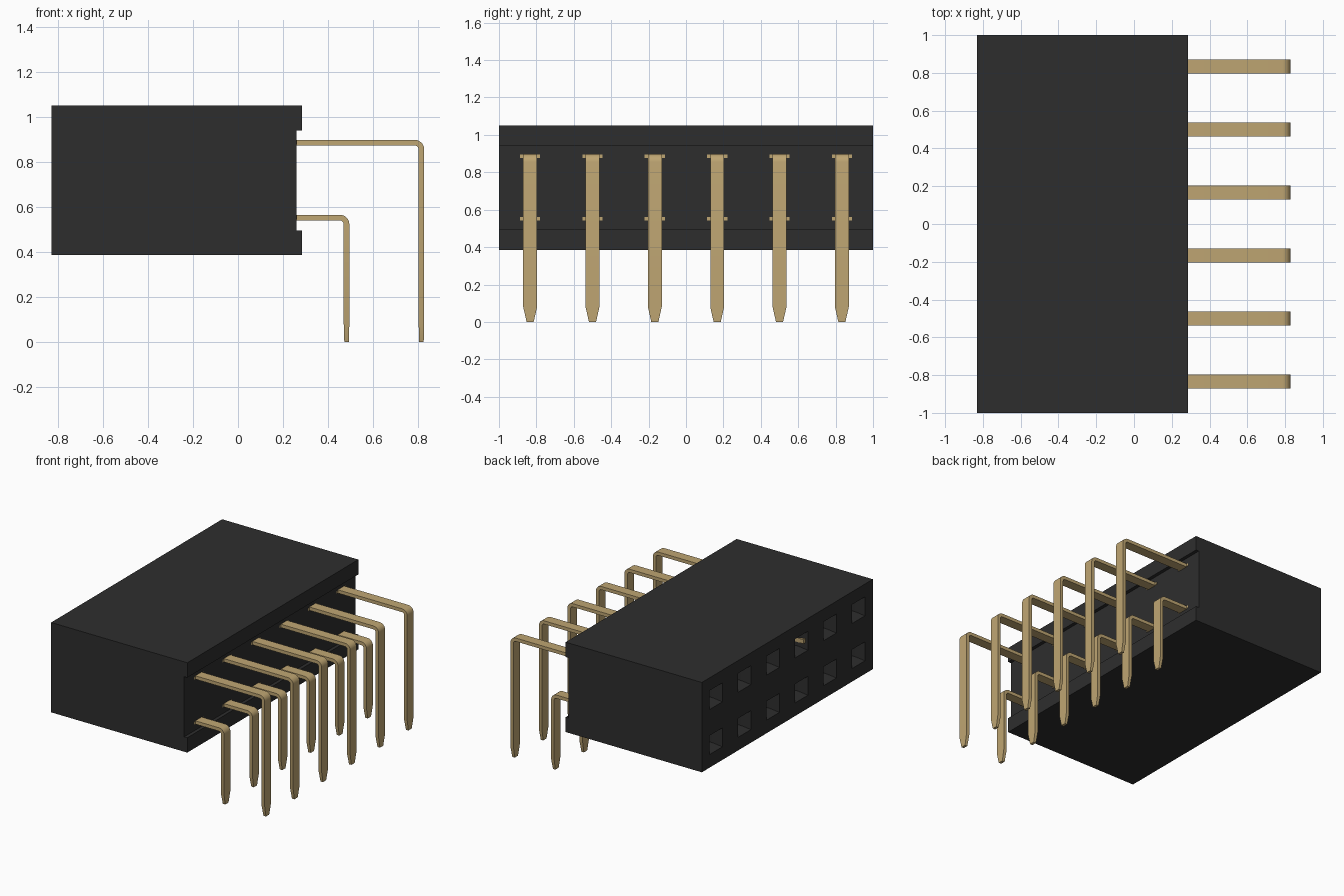
import bpy, bmesh, math
from mathutils import Vector

cube = bpy.data.objects.get("Cube")
if cube:
    bpy.data.objects.remove(cube, do_unlink=True)


def material(name, rgb, rough):
    m = bpy.data.materials.new(name)
    m.use_nodes = True
    m.diffuse_color = (*rgb, 1)
    bsdf = m.node_tree.nodes["Principled BSDF"]
    bsdf.inputs["Base Color"].default_value = (*rgb, 1)
    bsdf.inputs["Roughness"].default_value = rough
    return m


BLACK = material("black plastic", (0.027, 0.027, 0.027), 0.6)
GOLD = material("gold metal", (0.52, 0.38, 0.17), 0.5)


def finish(name, bm, mat):
    bmesh.ops.recalc_face_normals(bm, faces=bm.faces)
    mesh = bpy.data.meshes.new(name)
    bm.to_mesh(mesh)
    bm.free()
    mesh.materials.append(mat)
    ob = bpy.data.objects.new(name, mesh)
    bpy.context.collection.objects.link(ob)
    return ob


def sweep(bm, y, stations):
    """Rectangular tube: each station is x, z, tilt, half width, half thickness."""
    rings = []
    for x, z, tilt, w, t in stations:
        n = Vector((math.sin(tilt), 0, math.cos(tilt))) * t
        c = Vector((x, y, z))
        rings.append([bm.verts.new(c + n * a + Vector((0, w * b, 0)))
                      for a, b in ((1, 1), (1, -1), (-1, -1), (-1, 1))])
    for r, s in zip(rings, rings[1:]):
        for i in range(4):
            j = (i + 1) % 4
            bm.faces.new((r[i], r[j], s[j], s[i]))
    bm.faces.new(rings[0])
    bm.faces.new(rings[-1])


COLUMNS = [-0.8333 + i / 3 for i in range(6)]
UPPER, LOWER = 0.885, 0.552
FRONT, REAR, RECESS = -0.83, 0.285, 0.26

# Housing: side profile with a rear recess, extruded along y
profile = [(FRONT, 0.385), (REAR, 0.385), (REAR, 0.495), (RECESS, 0.495),
           (RECESS, 0.94), (REAR, 0.94), (REAR, 1.05), (FRONT, 1.05)]
bm = bmesh.new()
side = bm.faces.new([bm.verts.new((x, -1, z)) for x, z in profile])
ext = bmesh.ops.extrude_face_region(bm, geom=[side])
bmesh.ops.translate(bm, vec=(0, 2, 0),
                    verts=[v for v in ext["geom"] if isinstance(v, bmesh.types.BMVert)])
housing = finish("housing", bm, BLACK)

# Funnel-mouthed sockets cut into the mating face
bm = bmesh.new()
for y in COLUMNS:
    for z in (UPPER, LOWER):
        sweep(bm, y, [(FRONT - 0.03, z, 0, 0.075, 0.07),
                      (FRONT + 0.005, z, 0, 0.075, 0.07),
                      (FRONT + 0.06, z, 0, 0.045, 0.045),
                      (FRONT + 0.40, z, 0, 0.045, 0.045)])
cutter = finish("socket_cutter", bm, BLACK)
cutter.hide_render = True
mod = housing.modifiers.new("sockets", "BOOLEAN")
mod.operation = "DIFFERENCE"
mod.solver = "EXACT"
mod.object = cutter
bpy.context.view_layer.objects.active = housing
bpy.ops.object.modifier_apply(modifier=mod.name)
bpy.data.objects.remove(cutter, do_unlink=True)

# Right-angle pins with rounded bends and tapered tips
W, T, R = 0.037, 0.0125, 0.03
for row, z, x_leg in (("upper", UPPER, 0.8155), ("lower", LOWER, 0.4825)):
    for i, y in enumerate(COLUMNS):
        path = [(0.05, z, 0, W, T)]
        for k in range(7):
            a = math.pi / 2 * k / 6
            path.append((x_leg - R + R * math.sin(a), z - R + R * math.cos(a), a, W, T))
        path += [(x_leg, 0.08, math.pi / 2, W, T),
                 (x_leg, 0.0, math.pi / 2, 0.019, T * 0.8)]
        bm = bmesh.new()
        sweep(bm, y, path)
        # Retention barb, almost flush with the recess wall
        sweep(bm, y, [(0.2, z, 0, 0.045, 0.009), (RECESS + 0.002, z, 0, 0.054, 0.009)])
        pin = finish(f"{row}_pin_{i + 1}", bm, GOLD)
        bpy.ops.object.select_all(action="DESELECT")
        pin.select_set(True)
        bpy.context.view_layer.objects.active = pin
        bpy.ops.object.shade_smooth_by_angle(angle=math.radians(20))

# Contact tip showing in one socket
bm = bmesh.new()
sweep(bm, COLUMNS[2] - 0.055, [(FRONT + 0.015, UPPER, 0, 0.012, 0.015),
                               (FRONT + 0.09, UPPER, 0, 0.012, 0.015)])
finish("socket_contact", bm, GOLD)
